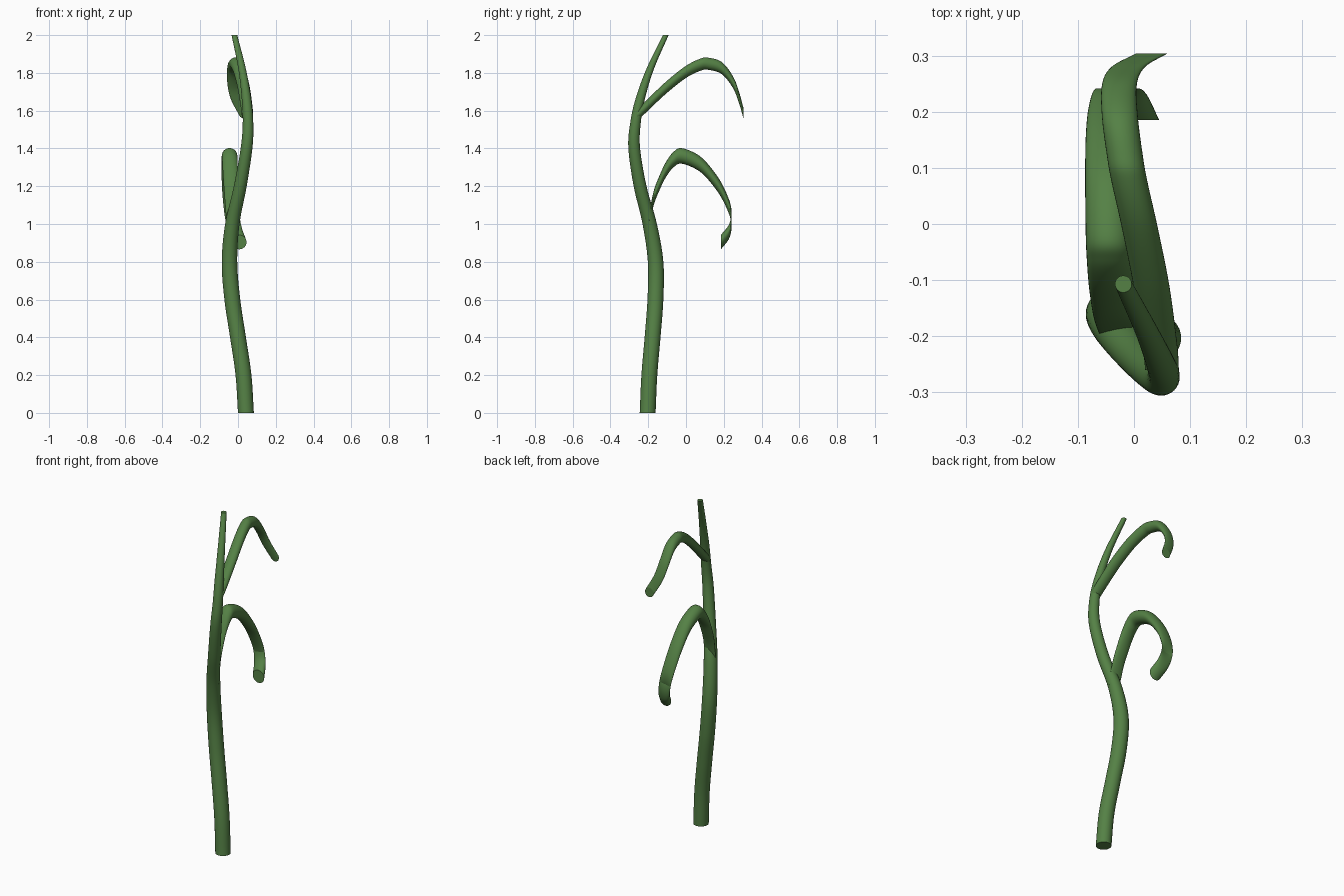
import bpy, bmesh, math
from mathutils import Vector

green = bpy.data.materials.new("plant_green")
green.diffuse_color = (0.09, 0.22, 0.06, 1)


def smooth_path(points, steps=8):
    """Catmull-Rom curve through (x, y, z, radius) points."""
    p = [Vector(q) for q in points]
    p = [2 * p[0] - p[1]] + p + [2 * p[-1] - p[-2]]
    out = []
    for i in range(1, len(p) - 2):
        a, b, c, d = p[i - 1:i + 3]
        for s in range(steps):
            t = s / steps
            out.append(0.5 * (2 * b + (c - a) * t + (2 * a - 5 * b + 4 * c - d) * t ** 2
                              + (3 * b - a - 3 * c + d) * t ** 3))
    return out + [p[-2]]


def swept_stalk(name, points, u, v, sides=32):
    """Sweep a circle that keeps the fixed plane u, v along the path."""
    bm = bmesh.new()
    rings = []
    for x, y, z, r in smooth_path(points):
        ring = []
        for k in range(sides):
            a = 2 * math.pi * k / sides
            ring.append(bm.verts.new(Vector((x, y, z)) + r * (math.cos(a) * u + math.sin(a) * v)))
        rings.append(ring)
    for lo, hi in zip(rings, rings[1:]):
        for k in range(sides):
            n = (k + 1) % sides
            bm.faces.new((lo[k], lo[n], hi[n], hi[k])).smooth = True
    for ring in (rings[0], rings[-1]):
        cap = bm.faces.new(ring)
        for e in cap.edges:
            e.smooth = False
    bmesh.ops.recalc_face_normals(bm, faces=bm.faces)
    mesh = bpy.data.meshes.new(name)
    bm.to_mesh(mesh)
    bm.free()
    mesh.materials.append(green)
    bpy.context.collection.objects.link(bpy.data.objects.new(name, mesh))


X, Y, Z = Vector((1, 0, 0)), Vector((0, 1, 0)), Vector((0, 0, 1))

# Main stem, horizontal rings
swept_stalk("stem", [
    (0.042, -0.203, 0.0, 0.042), (0.029, -0.194, 0.2, 0.042), (0.0, -0.177, 0.4, 0.042),
    (-0.03, -0.162, 0.6, 0.042), (-0.045, -0.161, 0.8, 0.041), (-0.03, -0.192, 1.0, 0.038),
    (0.012, -0.243, 1.2, 0.034), (0.045, -0.274, 1.4, 0.031), (0.053, -0.268, 1.53, 0.028),
    (0.045, -0.243, 1.66, 0.025), (0.022, -0.19, 1.82, 0.02), (-0.019, -0.107, 2.0, 0.015)], X, Y)

# Lower drooping leaf, upright rings
swept_stalk("lower_leaf", [
    (-0.025, -0.196, 1.02, 0.037), (-0.033, -0.17, 1.14, 0.038), (-0.038, -0.137, 1.225, 0.039),
    (-0.041, -0.105, 1.29, 0.04), (-0.043, -0.065, 1.342, 0.041), (-0.045, -0.02, 1.36, 0.041),
    (-0.046, 0.075, 1.317, 0.041), (-0.046, 0.155, 1.228, 0.04), (-0.042, 0.207, 1.14, 0.039),
    (-0.032, 0.24, 1.045, 0.038), (-0.015, 0.23, 0.965, 0.038), (0.007, 0.185, 0.904, 0.038)], X, Z)

# Upper drooping leaf, upright rings
swept_stalk("upper_leaf", [
    (0.05, -0.26, 1.575, 0.03), (0.046, -0.215, 1.618, 0.031), (0.031, -0.11, 1.718, 0.032),
    (0.01, -0.005, 1.802, 0.032), (-0.008, 0.075, 1.843, 0.032), (-0.016, 0.12, 1.848, 0.032),
    (-0.025, 0.19, 1.825, 0.032), (-0.026, 0.248, 1.752, 0.031), (-0.01, 0.28, 1.672, 0.03),
    (0.032, 0.304, 1.587, 0.028)], X, Z)
